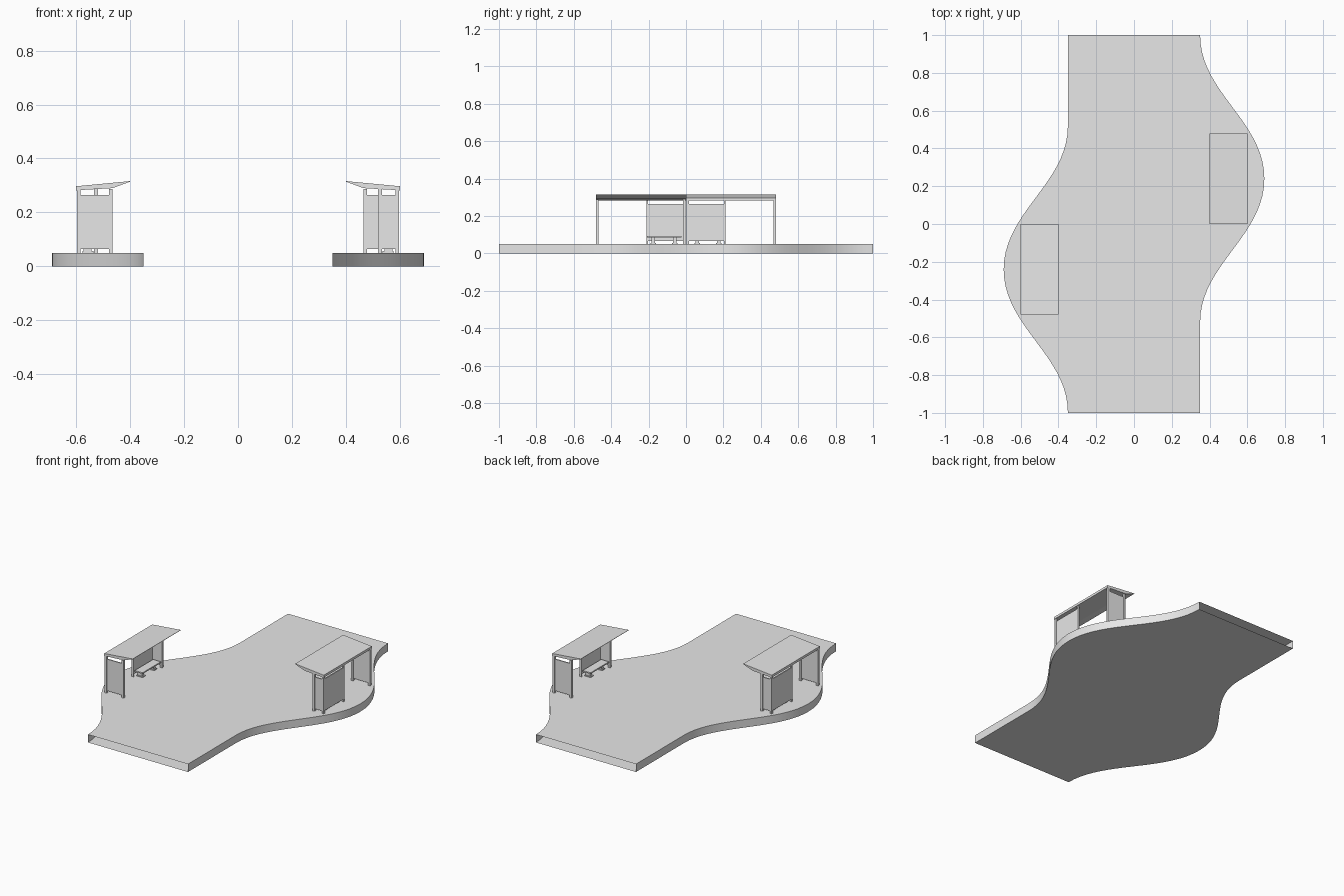
import bpy
import bmesh
from mathutils import Vector
from mathutils.geometry import interpolate_bezier

cube = bpy.data.objects.get("Cube")
if cube:
    bpy.data.objects.remove(cube, do_unlink=True)

GREY = (0.8, 0.8, 0.8, 1.0)
mat = bpy.data.materials.new("light_grey")
mat.use_nodes = True
mat.diffuse_color = GREY
mat.node_tree.nodes["Principled BSDF"].inputs["Base Color"].default_value = GREY


def add_object(name, bm):
    mesh = bpy.data.meshes.new(name)
    bm.to_mesh(mesh)
    bm.free()
    mesh.materials.append(mat)
    obj = bpy.data.objects.new(name, mesh)
    bpy.context.collection.objects.link(obj)
    return obj


def prism(name, profile, y0, y1, turn):
    """Extrude an x-z profile along y; turn = -1 rotates it half a turn about z."""
    bm = bmesh.new()
    face = bm.faces.new([bm.verts.new((turn * x, turn * y0, z)) for x, z in profile])
    ext = bmesh.ops.extrude_face_region(bm, geom=[face])
    verts = [v for v in ext["geom"] if isinstance(v, bmesh.types.BMVert)]
    bmesh.ops.translate(bm, vec=(0, turn * (y1 - y0), 0), verts=verts)
    bmesh.ops.recalc_face_normals(bm, faces=bm.faces)
    return add_object(name, bm)


def box(name, xs, ys, zs, turn):
    (x0, x1), (z0, z1) = xs, zs
    return prism(name, [(x0, z0), (x1, z0), (x1, z1), (x0, z1)], ys[0], ys[1], turn)


# Platform: slab with a bulge on each side, open at both straight ends
DECK, EDGE, BULGE, MID, REACH, EASE = 0.05, 0.35, 0.69, 0.24, 0.76, 0.4


def s_curve(a, b):
    pull = Vector((0, (b.y - a.y) * EASE))
    return interpolate_bezier(a, a + pull, b - pull, b, 20)


foot, peak = Vector((EDGE, MID - REACH)), Vector((BULGE, MID))
side = [Vector((EDGE, -1))] + s_curve(foot, peak) + s_curve(peak, Vector((EDGE, 1)))[1:]
outline = [(p.x, p.y) for p in side] + [(-p.x, -p.y) for p in side]

bm = bmesh.new()
low = [bm.verts.new((x, y, 0)) for x, y in outline]
high = [bm.verts.new((x, y, DECK)) for x, y in outline]
bm.faces.new(high)
bm.faces.new(low[::-1])
n = len(side)
for start in (0, n):
    for i in range(start, start + n - 1):
        bm.faces.new((low[i], low[i + 1], high[i + 1], high[i]))
platform = add_object("platform", bm)
bpy.ops.object.select_all(action='DESELECT')
bpy.context.view_layer.objects.active = platform
platform.select_set(True)
bpy.ops.object.shade_smooth_by_angle()

# Shelters: one on each bulge, turned half a turn from each other
BACK, FRONT, SHORT, END = 0.597, 0.465, 0.52, 0.48
POST, TOP = 0.013, 0.287
GLASS = (0.065, 0.265)

for label, turn in (("left", 1), ("right", -1)):
    pre = label + "_shelter_"

    # Wedge roof, thin at its overhanging front
    roof = [(0.4, 0.316), (0.6, 0.297), (0.6, 0.282), (FRONT, 0.29), (0.4, 0.314)]
    prism(pre + "roof", roof, 0, END, turn)

    # Posts at the four corners and at the free edge of the back panel
    near, far = (0.003, 0.003 + POST), (END - POST, END)
    posts = {
        "near_back_post": (BACK - POST, near),
        "near_front_post": (SHORT, near),
        "far_back_post": (BACK - POST, far),
        "far_front_post": (FRONT, far),
    }
    for name, (x, ys) in posts.items():
        box(pre + name, (x, x + POST), ys, (DECK, TOP), turn)
    box(pre + "panel_post", (BACK - POST, BACK), (0.204, 0.21), (DECK, TOP), turn)

    # Wall panels raised off the deck and stopping short of the roof
    box(pre + "near_panel", (SHORT + POST, BACK - POST), (0.006, 0.013), GLASS, turn)
    box(pre + "far_panel", (FRONT + POST, BACK - POST), (0.47, 0.477), GLASS, turn)
    box(pre + "back_panel", (0.587, 0.594), (near[1], 0.204), GLASS, turn)

    # Bench on two legs with foot plates
    box(pre + "bench_seat", (0.522, 0.577), (0.025, 0.208), (0.084, 0.092), turn)
    for i, y in enumerate((0.06, 0.175)):
        box(pre + f"bench_leg_{i + 1}", (0.543, 0.572), (y - 0.01, y + 0.01), (DECK, 0.084), turn)
        box(pre + f"bench_foot_{i + 1}", (0.535, 0.577), (y - 0.014, y + 0.014), (DECK, 0.056), turn)
